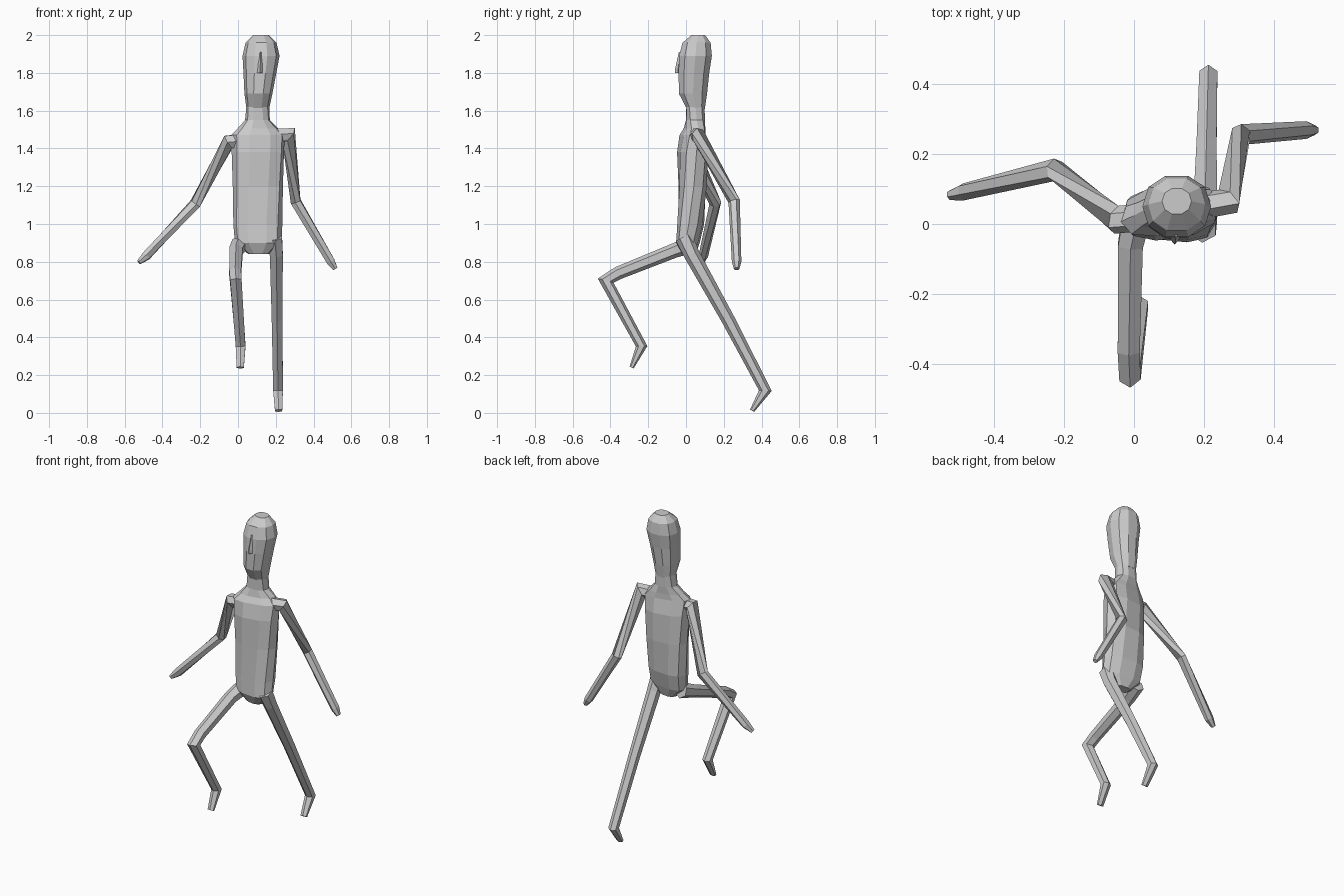
import bpy, bmesh, math
from mathutils import Vector


def skin_rings(name, rings):
    """Join rings of points with quads and cap both ends."""
    bm = bmesh.new()
    vr = [[bm.verts.new(p) for p in r] for r in rings]
    n = len(vr[0])
    for a, b in zip(vr, vr[1:]):
        for i in range(n):
            j = (i + 1) % n
            bm.faces.new((a[i], a[j], b[j], b[i]))
    bm.faces.new(vr[0][::-1])
    bm.faces.new(vr[-1])
    bmesh.ops.recalc_face_normals(bm, faces=bm.faces)
    me = bpy.data.meshes.new(name)
    bm.to_mesh(me)
    bm.free()
    ob = bpy.data.objects.new(name, me)
    bpy.context.collection.objects.link(ob)
    return ob


def body(name, sections, n=10, power=1.0):
    """Upright loft; section = z, cx, cy, rx, ry, yaw."""
    def se(v):
        return math.copysign(abs(v) ** power, v) if abs(v) > 1e-6 else 0.0
    rings = []
    for z, cx, cy, rx, ry, yaw in sections:
        c, s = math.cos(yaw), math.sin(yaw)
        ring = []
        for i in range(n):
            t = math.tau * i / n
            x, y = rx * se(math.cos(t)), ry * se(math.sin(t))
            ring.append((cx + x * c - y * s, cy + x * s + y * c, z))
        rings.append(ring)
    return skin_rings(name, rings)


def limb(name, path, n=6):
    """Tube with mitred bends; path point = x, y, z, rx, ry."""
    pts = [Vector(p[:3]) for p in path]
    rings = []
    for k, p in enumerate(path):
        t_in = (pts[max(k, 1)] - pts[max(k, 1) - 1]).normalized()
        m = min(k, len(pts) - 2)
        t_out = (pts[m + 1] - pts[m]).normalized()
        plane = (t_in + t_out).normalized()
        u = Vector((1, 0, 0))
        u = (u - t_in * u.dot(t_in)).normalized()
        v = t_in.cross(u)
        ring = []
        for i in range(n):
            a = math.tau * (i + 0.5) / n
            o = u * (p[3] * 1.1 * math.cos(a)) + v * (p[4] * 1.05 * math.sin(a))
            ring.append(pts[k] + o - t_in * (o.dot(plane) / t_in.dot(plane)))
        rings.append(ring)
    return skin_rings(name, rings)


# torso, twisted between hips and shoulders, running up into the neck
body("torso", [
    (0.84, 0.11, 0.015, 0.055, 0.035, -0.1),
    (0.90, 0.108, 0.01, 0.125, 0.06, -0.1),
    (1.00, 0.105, 0.025, 0.130, 0.07, -0.08),
    (1.20, 0.105, 0.035, 0.133, 0.075, 0.05),
    (1.38, 0.105, 0.035, 0.140, 0.078, 0.15),
    (1.47, 0.105, 0.035, 0.145, 0.062, 0.2),
    (1.505, 0.105, 0.045, 0.110, 0.052, 0.2),
    (1.55, 0.103, 0.05, 0.066, 0.050, 0.1),
    (1.63, 0.105, 0.05, 0.060, 0.050, 0.0)], power=0.8)

# head
body("head", [
    (1.61, 0.105, 0.052, 0.060, 0.050, 0),
    (1.69, 0.108, 0.037, 0.074, 0.078, 0),
    (1.80, 0.116, 0.042, 0.087, 0.085, 0),
    (1.89, 0.122, 0.050, 0.098, 0.091, 0),
    (1.96, 0.122, 0.056, 0.082, 0.078, 0),
    (2.00, 0.122, 0.065, 0.042, 0.038, 0)], power=0.92)

# nose, a thin wedge
body("nose", [
    (1.80, 0.116, -0.042, 0.015, 0.016, 0),
    (1.82, 0.117, -0.042, 0.013, 0.016, 0),
    (1.91, 0.120, -0.030, 0.006, 0.008, 0)], n=4)

# arms
limb("right_arm", [
    (0.03, 0.02, 1.44, 0.035, 0.040),
    (-0.05, 0.012, 1.435, 0.036, 0.036),
    (-0.225, 0.155, 1.11, 0.028, 0.030),
    (-0.485, 0.092, 0.832, 0.024, 0.024),
    (-0.525, 0.082, 0.797, 0.012, 0.014)])
limb("left_arm", [
    (0.18, 0.05, 1.465, 0.035, 0.040),
    (0.268, 0.065, 1.47, 0.034, 0.036),
    (0.305, 0.255, 1.12, 0.027, 0.029),
    (0.492, 0.268, 0.80, 0.023, 0.024),
    (0.515, 0.268, 0.762, 0.013, 0.014)])

# legs with feet
limb("front_leg", [
    (0.01, 0.035, 0.895, 0.042, 0.045),
    (-0.01, -0.06, 0.86, 0.037, 0.037),
    (-0.015, -0.36, 0.74, 0.033, 0.033),
    (-0.012, -0.425, 0.70, 0.032, 0.030),
    (0.014, -0.235, 0.353, 0.027, 0.026),
    (0.012, -0.288, 0.24, 0.020, 0.011)])
limb("rear_leg", [
    (0.195, -0.01, 0.93, 0.040, 0.045),
    (0.203, 0.03, 0.84, 0.036, 0.040),
    (0.207, 0.22, 0.50, 0.030, 0.034),
    (0.212, 0.42, 0.118, 0.027, 0.028),
    (0.215, 0.350, 0.012, 0.020, 0.012)])
